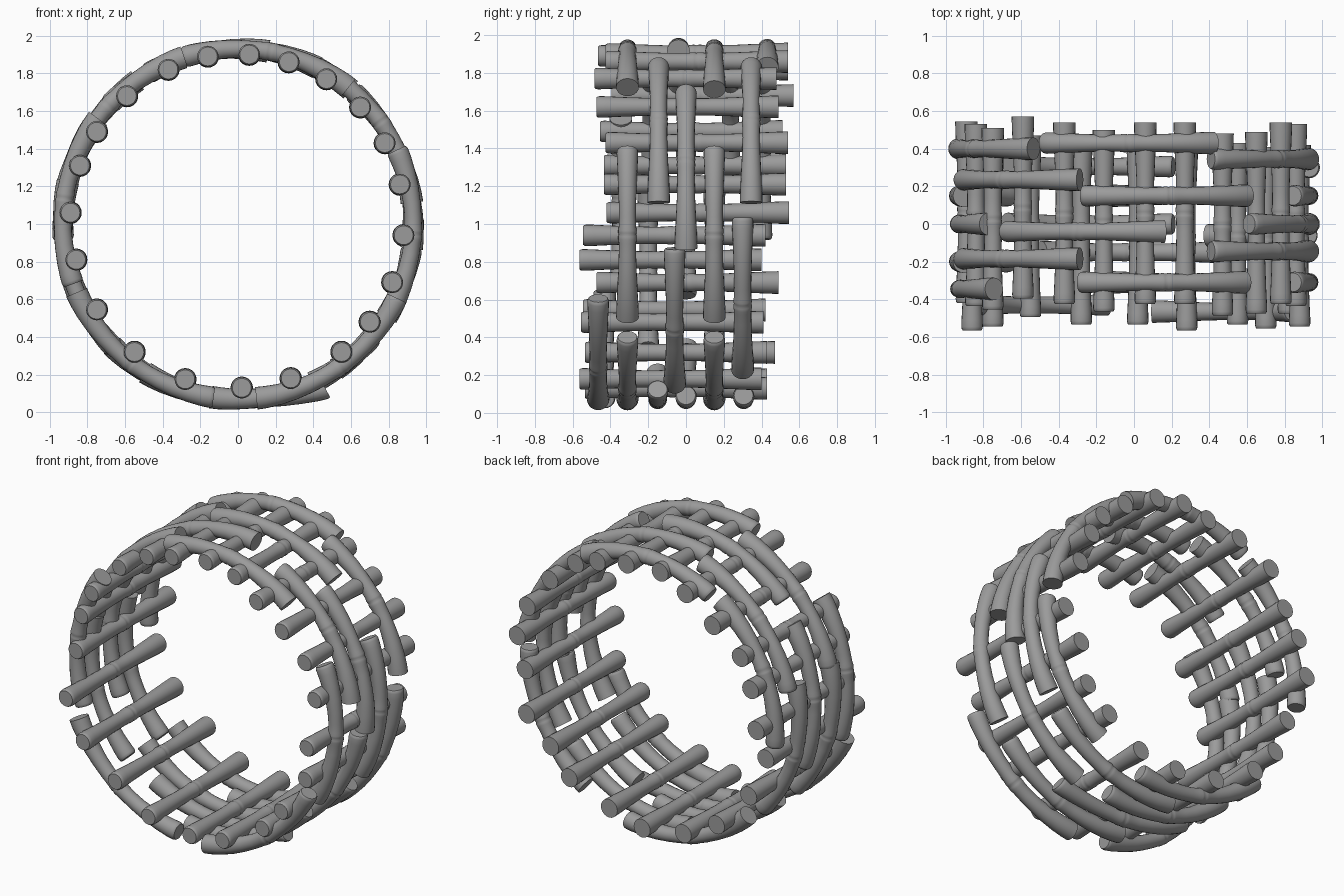
import bpy, bmesh, math
from mathutils import Vector

if "Cube" in bpy.data.objects:
    bpy.data.objects.remove(bpy.data.objects["Cube"])

SIDES = 20
Y = Vector((0, 1, 0))
# bamboo profile: (position along stick, radius) with a grooved knot in the middle
PROFILE = [(0, .050), (.008, .055), (.02, .057), (.06, .056), (.14, .052), (.23, .049),
           (.32, .046), (.40, .045), (.455, .046), (.475, .049), (.488, .049), (.497, .046),
           (.508, .049), (.525, .049), (.545, .046), (.61, .046), (.70, .048), (.79, .052),
           (.88, .056), (.95, .059), (1, .060)]

grey = bpy.data.materials.new("dark_grey")
grey.diffuse_color = (.33, .33, .33, 1)
grey.use_nodes = True
grey.node_tree.nodes["Principled BSDF"].inputs["Base Color"].default_value = grey.diffuse_color


def stick(name, frame):
    """Sweep the bamboo profile; frame(t) gives centre and two cross axes."""
    bm = bmesh.new()
    rings = []
    for t, r in PROFILE:
        c, u, v = frame(t)
        rings.append([bm.verts.new(c + r * (math.cos(a) * u + math.sin(a) * v))
                      for a in (2 * math.pi * i / SIDES for i in range(SIDES))])
    for a, b in zip(rings, rings[1:]):
        for i in range(SIDES):
            j = (i + 1) % SIDES
            bm.faces.new((a[i], a[j], b[j], b[i]))
    bm.faces.new(rings[0])
    bm.faces.new(rings[-1])
    bmesh.ops.recalc_face_normals(bm, faces=bm.faces)
    me = bpy.data.meshes.new(name)
    bm.to_mesh(me)
    bm.free()
    me.materials.append(grey)
    me.shade_smooth()
    me.set_sharp_from_angle(angle=math.radians(40))
    bpy.context.collection.objects.link(bpy.data.objects.new(name, me))


def rung(x, z, y0, y1):
    stick("rung", lambda t: (Vector((x, y0 + (y1 - y0) * t, z)),
                             Vector((1, 0, 0)), Vector((0, 0, 1))))


def hoop_piece(y, a0, a1, lift=0.0):
    def frame(t):
        a = math.radians(a0 + (a1 - a0) * t)
        out = Vector((math.cos(a), 0, math.sin(a)))
        r = .931 + lift * max(0, 1 - 2 * t) ** 2
        return out * r + Vector((0, y, 1)), out, Y
    stick("hoop_piece", frame)


# straight rungs: x, z, far end in y
for x, z, y1 in [(.06, 1.90, .54), (.27, 1.86, .54), (.47, 1.77, .48), (.65, 1.62, .49),
                 (.78, 1.43, .54), (.86, 1.21, .53), (.88, .94, .42), (.82, .69, .49),
                 (.70, .48, .41), (.55, .32, .43), (.28, .18, .40), (.02, .13, .43),
                 (-.28, .175, .43), (-.55, .32, .47), (-.75, .545, .42),
                 (-.86, .81, .40), (-.89, 1.06, .545), (-.84, 1.31, .53),
                 (-.75, 1.49, .51), (-.59, 1.68, .57), (-.37, 1.82, .54), (-.16, 1.89, .50)]:
    rung(x, z, y1 - .965, y1)

# curved pieces around the ring: y, start angle, end angle
for p in [(.43, 121, 63), (.15, 107, 50), (-.04, 137, 80), (-.31, 108, 51),   # top
          (.345, 64, 7), (-.145, 64, 7), (0, 49, -8),                         # upper right
          (.15, 25, -32), (-.31, 25, -32), (.30, 2, -56), (-.06, -8, -65),    # lower right
          (-.465, -25, -84), (.15, -40, -99), (-.31, -40, -99),               # bottom
          (0, -77, -136), (.305, -77, -136), (-.43, -98, -157),
          (.40, 185, 125), (.235, 167, 108), (-.185, 167, 108),               # upper left
          (0, 204, 146), (-.345, 200, 143),
          (.15, 225, 166), (-.2, 225, 166)]:                                  # lower left
    hoop_piece(*p)
hoop_piece(-.15, -62, -122, .06)   # loose end under the ring
